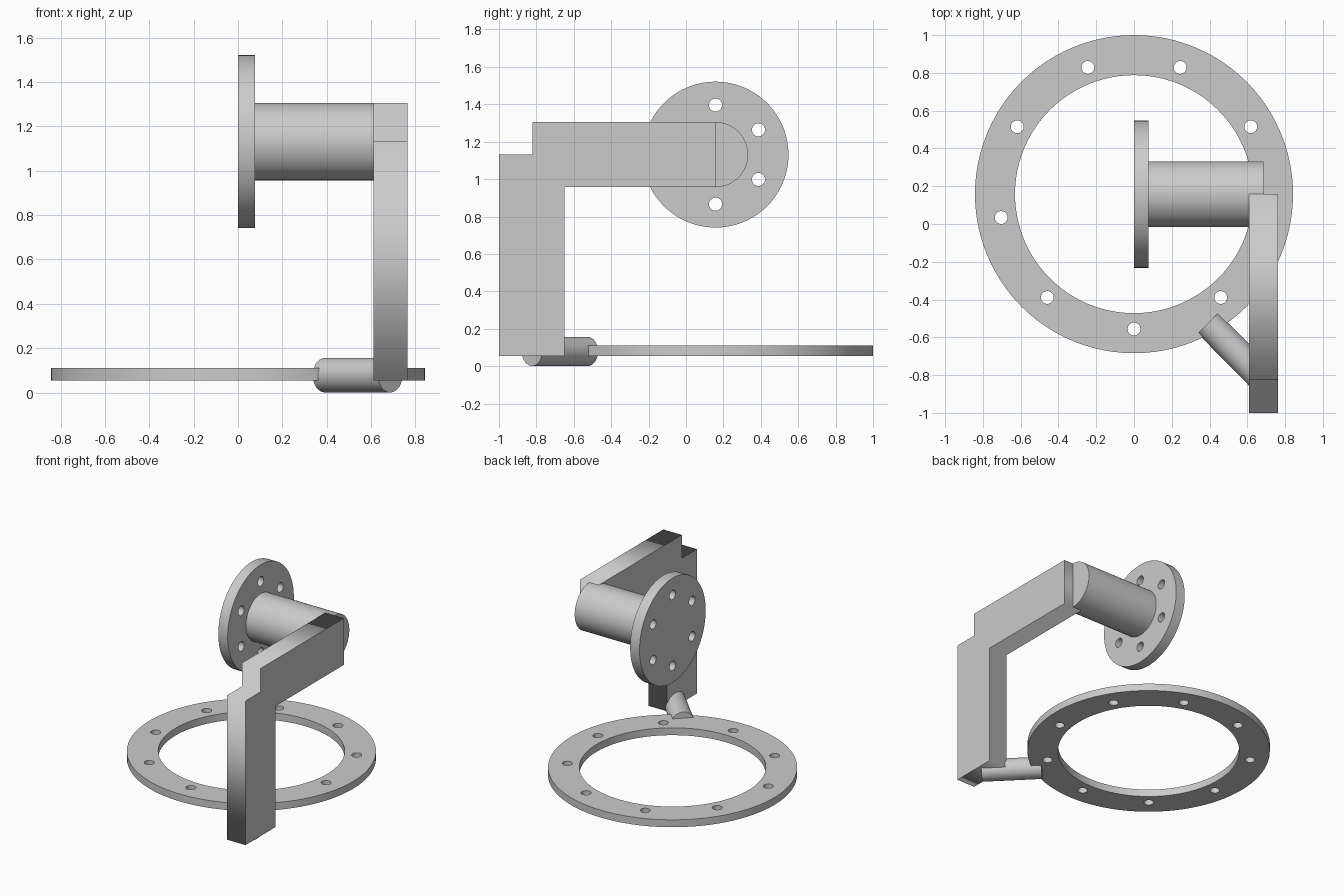
import bpy, bmesh
from math import cos, sin, pi, radians
from mathutils import Vector

if "Cube" in bpy.data.objects:
    bpy.data.objects.remove(bpy.data.objects["Cube"])


def circle(r, n, cx=0, cy=0):
    return [(cx + r * cos(2 * pi * i / n), cy + r * sin(2 * pi * i / n)) for i in range(n)]


def plate(name, loops, depth, loc, rot=(0, 0, 0)):
    """Flat plate: first loop is the outline, the others are holes."""
    cu = bpy.data.curves.new(name, 'CURVE')
    cu.dimensions, cu.fill_mode, cu.extrude = '2D', 'BOTH', depth / 2
    for pts in loops:
        s = cu.splines.new('POLY')
        s.points.add(len(pts) - 1)
        for p, (x, y) in zip(s.points, pts):
            p.co = (x, y, 0, 1)
        s.use_cyclic_u = True
    ob = bpy.data.objects.new(name, cu)
    ob.location, ob.rotation_euler = loc, rot
    bpy.context.collection.objects.link(ob)
    bpy.ops.object.select_all(action='DESELECT')
    ob.select_set(True)
    bpy.context.view_layer.objects.active = ob
    bpy.ops.object.convert(target='MESH')
    ob = bpy.context.object
    bm = bmesh.new()
    bm.from_mesh(ob.data)
    bmesh.ops.remove_doubles(bm, verts=bm.verts, dist=1e-5)
    bmesh.ops.recalc_face_normals(bm, faces=bm.faces)
    bm.to_mesh(ob.data)
    bm.free()
    return ob


def rod(name, a, b, r):
    a, b = Vector(a), Vector(b)
    bpy.ops.mesh.primitive_cylinder_add(vertices=96, radius=r, depth=(b - a).length,
                                        location=(a + b) / 2)
    ob = bpy.context.object
    ob.name = name
    ob.rotation_euler = (b - a).to_track_quat('Z', 'Y').to_euler()
    return ob


def bolt_holes(count, pitch_r, hole_r, start):
    return [circle(hole_r, 32, pitch_r * cos(a), pitch_r * sin(a))
            for a in (radians(start) + 2 * pi * i / count for i in range(count))]


CY, CZ = 0.158, 1.131  # shared axis of ring and flange

# Base ring with nine bolt holes
plate("base_ring", [circle(0.842, 96), circle(0.63, 96)] + bolt_holes(9, 0.714, 0.034, 270),
      0.055, (0, CY, 0.083))

# Upright flange with six bolt holes, and its shaft
plate("flange", [circle(0.39, 96)] + bolt_holes(6, 0.265, 0.035, 0),
      0.077, (0.0385, CY, CZ), (0, pi / 2, 0))
rod("shaft", (0.07, CY, CZ), (0.686, CY, CZ), 0.174)

# Angled arm: stepped L profile in the YZ plane
arm = [(-1, 0.055), (-0.65, 0.055), (-0.65, 0.957), (CY, 0.957),
       (CY, 1.305), (-0.822, 1.305), (-0.822, CZ), (-1, CZ)]
plate("arm", [arm], 0.153, (0.6865, 0, 0), (pi / 2, 0, pi / 2))

# Short diagonal rod joining arm and ring
rod("link_rod", (0.392, -0.525, 0.0785), (0.686, -0.823, 0.0785), 0.0775)
